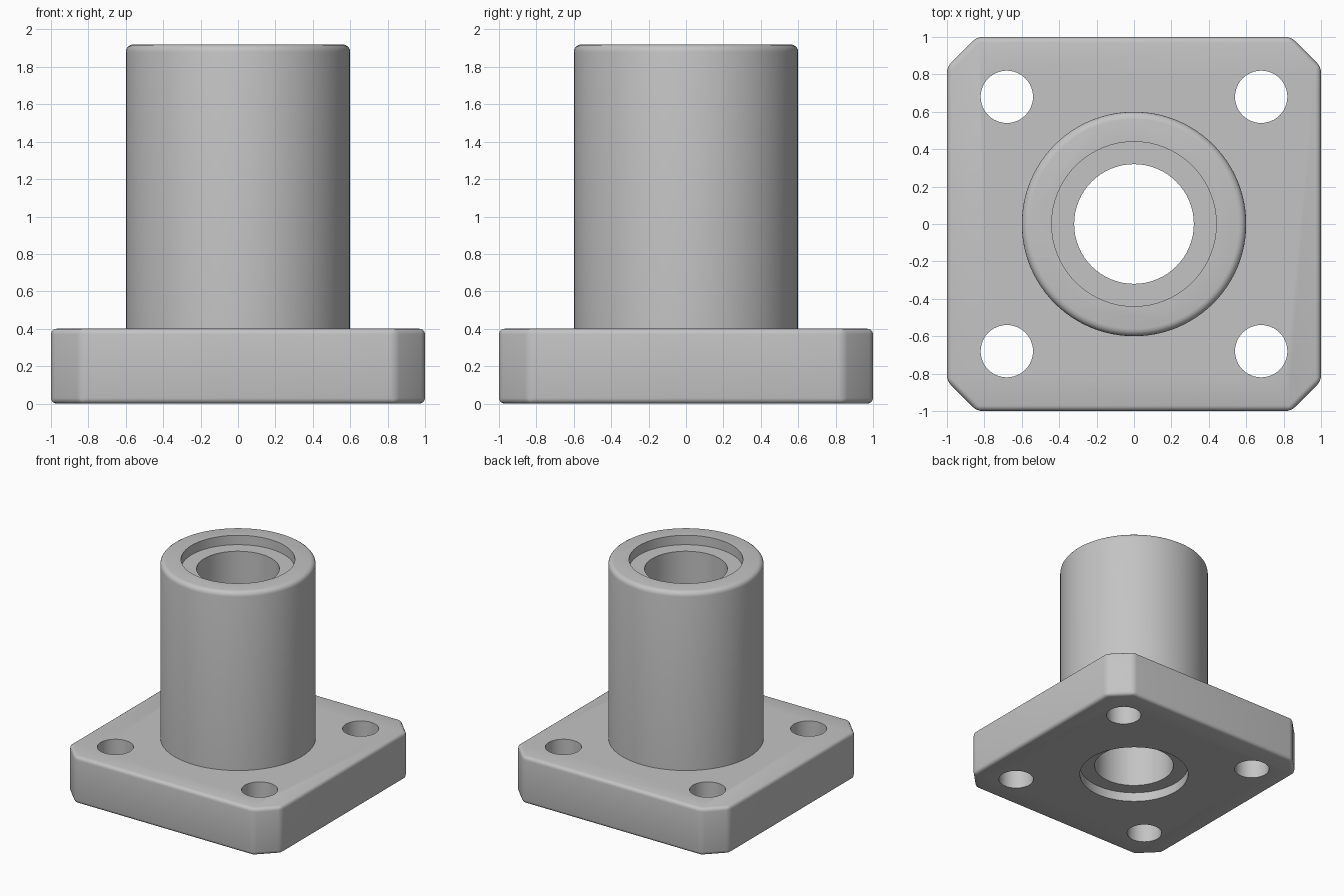
import bpy, bmesh, math

cube = bpy.data.objects.get("Cube")
if cube:
    bpy.data.objects.remove(cube, do_unlink=True)

steel = bpy.data.materials.new("grey_steel")
steel.use_nodes = True
GREY = (0.55, 0.55, 0.55, 1)
steel.diffuse_color = GREY
steel.node_tree.nodes["Principled BSDF"].inputs["Base Color"].default_value = GREY

HEIGHT, PLATE, LEDGE = 1.92, 0.4, 0.08
SLEEVE_R, BORE_R, RECESS_R = 0.6, 0.32, 0.44
HOLE_R, HOLE_POS, CORNER = 0.14, 0.68, 0.84


def prism(name, outline, z0, z1, round_edges=None, radius=0.03):
    """Extrude an outline from z0 to z1 and optionally round some edges."""
    bm = bmesh.new()
    base = bm.faces.new([bm.verts.new((x, y, z0)) for x, y in outline])
    ext = bmesh.ops.extrude_face_region(bm, geom=[base], use_keep_orig=True)
    for v in ext["geom"]:
        if isinstance(v, bmesh.types.BMVert):
            v.co.z = z1
    bmesh.ops.recalc_face_normals(bm, faces=bm.faces)
    if round_edges:
        edges = [e for e in bm.edges if round_edges(e)]
        bmesh.ops.bevel(bm, geom=edges, offset=radius, segments=4,
                        profile=0.5, affect='EDGES')
    mesh = bpy.data.meshes.new(name)
    bm.to_mesh(mesh)
    bm.free()
    mesh.materials.append(steel)
    obj = bpy.data.objects.new(name, mesh)
    bpy.context.collection.objects.link(obj)
    return obj


def circle(r, n, cx=0, cy=0):
    return [(cx + r * math.cos(math.tau * i / n),
             cy + r * math.sin(math.tau * i / n)) for i in range(n)]


def combine(target, tool, operation):
    """Apply a boolean and remove the tool object."""
    mod = target.modifiers.new("boolean", 'BOOLEAN')
    mod.operation, mod.object, mod.solver = operation, tool, 'EXACT'
    bpy.context.view_layer.objects.active = target
    bpy.ops.object.modifier_apply(modifier=mod.name)
    bpy.data.objects.remove(tool, do_unlink=True)


# Square mounting flange with clipped corners and rounded edges
c = CORNER
octagon = [(1, -c), (1, c), (c, 1), (-c, 1), (-1, c), (-1, -c), (-c, -1), (c, -1)]
flange = prism("flanged_bushing", octagon, 0, PLATE, lambda e: True)

# Sleeve with a rounded top rim
sleeve = prism("sleeve", circle(SLEEVE_R, 96), PLATE / 2, HEIGHT,
               lambda e: all(v.co.z > HEIGHT - 0.01 for v in e.verts), 0.04)
combine(flange, sleeve, 'UNION')

# Through bore, with a shallow recess at each end
for radius, z0, z1 in ((BORE_R, -0.5, HEIGHT + 0.5),
                       (RECESS_R, -0.5, LEDGE),
                       (RECESS_R, HEIGHT - LEDGE, HEIGHT + 0.5)):
    combine(flange, prism("bore_cutter", circle(radius, 64), z0, z1), 'DIFFERENCE')

# Four bolt holes
for sx in (-1, 1):
    for sy in (-1, 1):
        hole = circle(HOLE_R, 48, sx * HOLE_POS, sy * HOLE_POS)
        combine(flange, prism("hole_cutter", hole, -0.5, PLATE + 0.5), 'DIFFERENCE')

bpy.ops.object.select_all(action='DESELECT')
flange.select_set(True)
bpy.context.view_layer.objects.active = flange
bpy.ops.object.shade_smooth_by_angle(angle=math.radians(35))
